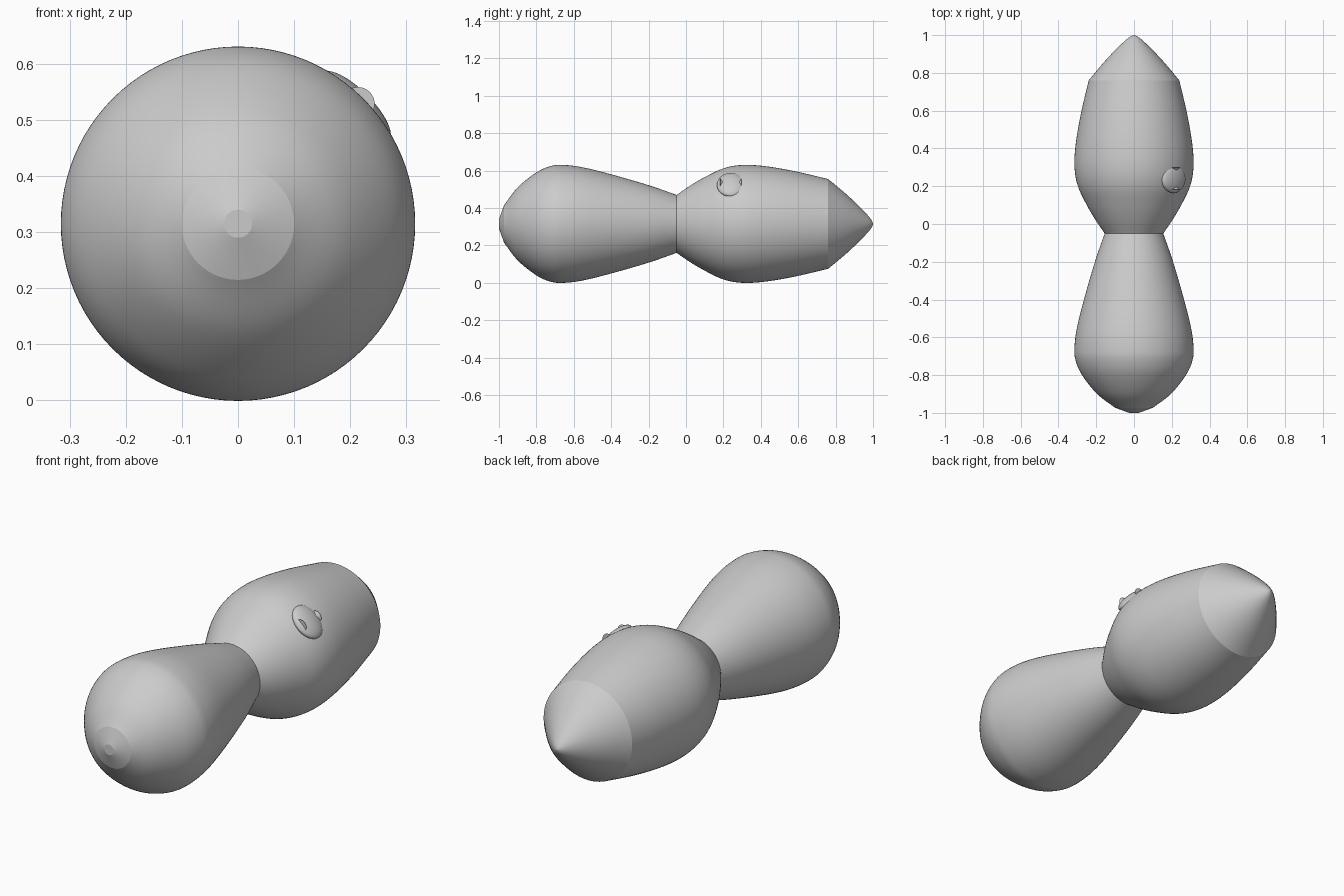
import bpy, math
from mathutils import Vector, Matrix

if "Cube" in bpy.data.objects:
    bpy.data.objects.remove(bpy.data.objects["Cube"])

CZ = 0.315  # height of the long axis


def smooth_profile(pts, steps=8):
    """Catmull-Rom interpolation through (y, radius) points."""
    p = [Vector(q) for q in pts]
    p = [2 * p[0] - p[1]] + p + [2 * p[-1] - p[-2]]
    out = []
    for i in range(1, len(p) - 2):
        a, b, c, d = p[i - 1:i + 3]
        for s in range(steps):
            t = s / steps
            v = 0.5 * (2 * b + (c - a) * t + (2 * a - 5 * b + 4 * c - d) * t * t
                       + (3 * b - a - 3 * c + d) * t ** 3)
            out.append((v.x, v.y))
    return out + [tuple(p[-2])]


def lathe(name, profile, center=(0, 0, CZ), segs=96, angle=20):
    """Revolve (y, radius) points around a y-parallel axis."""
    verts, faces = [], []
    for y, r in profile:
        for k in range(segs):
            a = 2 * math.pi * k / segs
            verts.append((r * math.cos(a), y, r * math.sin(a)))
    for i in range(len(profile) - 1):
        for k in range(segs):
            n = (k + 1) % segs
            faces.append((i * segs + k, (i + 1) * segs + k,
                          (i + 1) * segs + n, i * segs + n))
    last = (len(profile) - 1) * segs
    faces.append(tuple(range(segs)))
    faces.append(tuple(reversed(range(last, last + segs))))
    me = bpy.data.meshes.new(name)
    me.from_pydata(verts, [], faces)
    ob = bpy.data.objects.new(name, me)
    ob.location = center
    bpy.context.collection.objects.link(ob)
    shade(ob, angle)
    return ob


def shade(ob, angle):
    bpy.ops.object.select_all(action='DESELECT')
    bpy.context.view_layer.objects.active = ob
    ob.select_set(True)
    bpy.ops.object.shade_smooth_by_angle(angle=math.radians(angle))


# front bulb, with a small stepped tip
front = smooth_profile([(-0.973, 0.10), (-0.90, 0.195), (-0.80, 0.275), (-0.72, 0.31),
                        (-0.65, 0.315), (-0.55, 0.302), (-0.40, 0.265),
                        (-0.20, 0.207), (-0.05, 0.155)])
lathe("front_bulb", [(-1.0, 0.025)] + front, angle=12)

# rear bulb up to the shoulder
rear = smooth_profile([(-0.05, 0.155), (0.02, 0.203), (0.10, 0.25), (0.20, 0.297),
                       (0.30, 0.315), (0.42, 0.309), (0.58, 0.282), (0.76, 0.24)])
lathe("rear_bulb", rear)

# pointed rear cap
cap = smooth_profile([(0.76, 0.24), (0.85, 0.165), (0.92, 0.10), (0.97, 0.048),
                      (0.992, 0.02), (1.0, 0.002)])
lathe("rear_cap", cap)

# low button mound on the upper right of the rear bulb
ang = math.radians(45)
out = Vector((math.cos(ang), 0, math.sin(ang)))
bpy.ops.mesh.primitive_uv_sphere_add(segments=48, ring_count=24, radius=1)
mound = bpy.context.object
mound.name = "button_mound"
mound.matrix_world = (Matrix.Translation(Vector((0, 0.24, CZ)) + out * 0.295)
                      @ Matrix.Rotation(math.pi / 2 - ang, 4, 'Y')
                      @ Matrix.Diagonal((0.085, 0.075, 0.03, 1)))
shade(mound, 30)

# waisted pin set into the button
pin = smooth_profile([(-0.058, 0.03), (-0.045, 0.017), (0, 0.012), (0.045, 0.017), (0.058, 0.03)])
lathe("button_pin", pin, Vector((0, 0.24, CZ)) + out * 0.302, segs=32)
